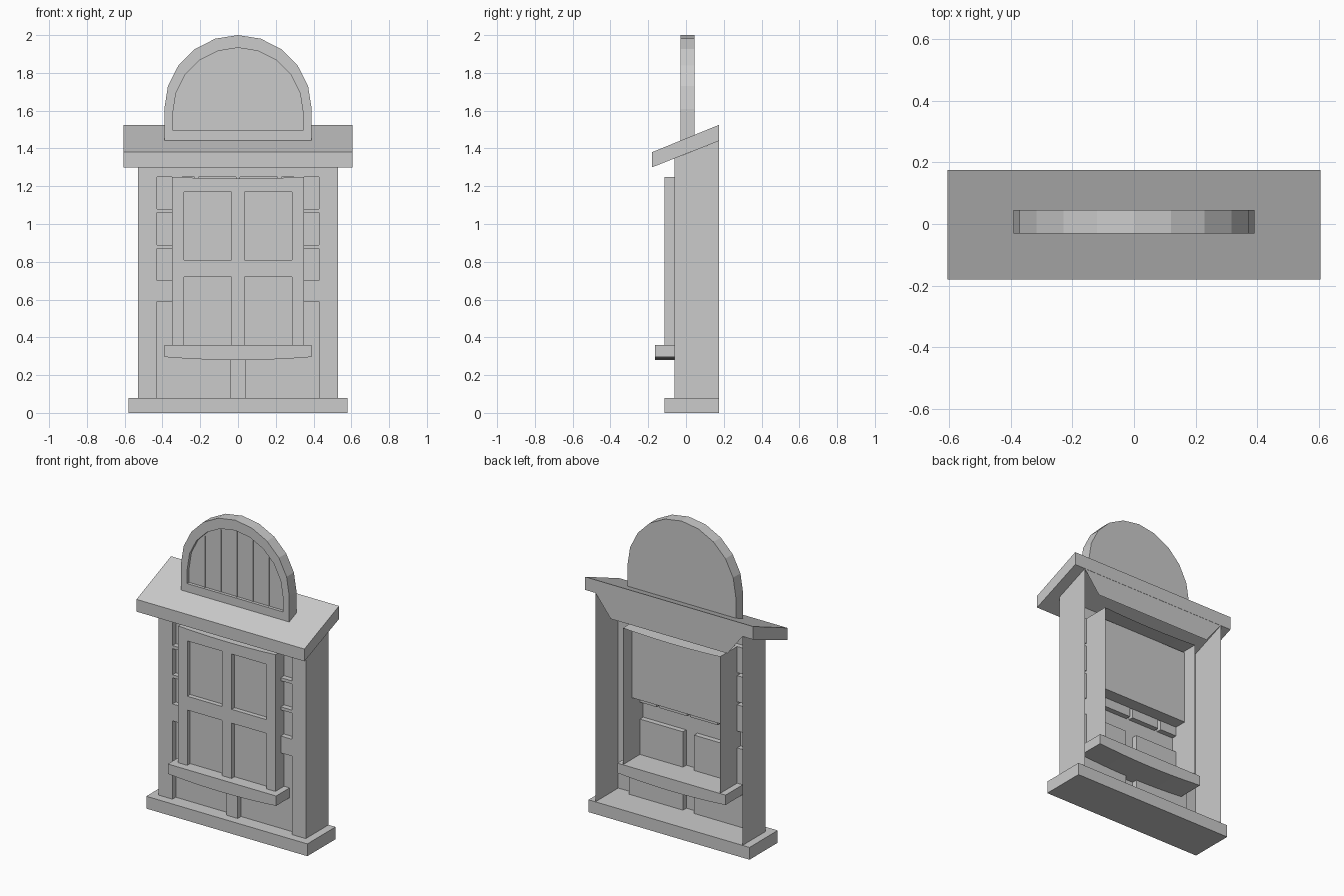
import bpy, bmesh, math

cube = bpy.data.objects.get("Cube")
if cube:
    bpy.data.objects.remove(cube, do_unlink=True)

stone = bpy.data.materials.new("plain_grey")
stone.use_nodes = True
stone.diffuse_color = (0.6, 0.6, 0.6, 1)
stone.node_tree.nodes["Principled BSDF"].inputs["Base Color"].default_value = (0.6, 0.6, 0.6, 1)


def finish(name, bm):
    bmesh.ops.remove_doubles(bm, verts=bm.verts, dist=0.0001)
    mesh = bpy.data.meshes.new(name)
    bm.to_mesh(mesh)
    bm.free()
    mesh.materials.append(stone)
    obj = bpy.data.objects.new(name, mesh)
    bpy.context.collection.objects.link(obj)
    return obj


def face(bm, points):
    return bm.faces.new([bm.verts.new(p) for p in points])


def box(name, x0, x1, y0, y1, z0, z1):
    return prism(name, [(x0, z0), (x1, z0), (x1, z1), (x0, z1)], y0, y1)


def prism(name, outline, y0, y1):
    """Extrude an (x, z) outline from y0 to y1."""
    bm = bmesh.new()
    f = face(bm, [(x, y0, z) for x, z in outline])
    ext = bmesh.ops.extrude_face_region(bm, geom=[f])["geom"]
    moved = [v for v in ext if isinstance(v, bmesh.types.BMVert)]
    bmesh.ops.translate(bm, verts=moved, vec=(0, y1 - y0, 0))
    if f.is_valid is False or len(bm.faces) < len(outline) + 2:
        face(bm, [(x, y0, z) for x, z in outline])
    bmesh.ops.remove_doubles(bm, verts=bm.verts, dist=0.0001)
    bmesh.ops.recalc_face_normals(bm, faces=bm.faces)
    return finish(name, bm)


def recessed_sheet(bm, x0, x1, z0, z1, y, depth, holes):
    """Front sheet with rectangular panels sunk into it."""
    xs = sorted({x0, x1, *[v for h in holes for v in h[:2]]})
    zs = sorted({z0, z1, *[v for h in holes for v in h[2:]]})
    for a, b in zip(xs, xs[1:]):
        for c, d in zip(zs, zs[1:]):
            mx, mz = (a + b) / 2, (c + d) / 2
            if not any(h[0] < mx < h[1] and h[2] < mz < h[3] for h in holes):
                face(bm, [(a, y, c), (b, y, c), (b, y, d), (a, y, d)])
    for a, b, c, d in holes:
        rim = [(a, c), (b, c), (b, d), (a, d)]
        face(bm, [(x, y + depth, z) for x, z in rim])
        for (xa, za), (xb, zb) in zip(rim, rim[1:] + rim[:1]):
            face(bm, [(xa, y, za), (xb, y, zb), (xb, y + depth, zb), (xa, y + depth, za)])


# Base slab
box("base", -0.58, 0.58, -0.115, 0.175, 0, 0.08)

# Sloping roof slab
bm = bmesh.new()
profile = [(-0.18, 1.30), (0.175, 1.44), (0.175, 1.525), (-0.18, 1.38)]
for x in (-0.605, 0.605):
    face(bm, [(x, y, z) for y, z in profile])
for (ya, za), (yb, zb) in zip(profile, profile[1:] + profile[:1]):
    face(bm, [(-0.605, ya, za), (0.605, ya, za), (0.605, yb, zb), (-0.605, yb, zb)])
bmesh.ops.remove_doubles(bm, verts=bm.verts, dist=0.0001)
bmesh.ops.recalc_face_normals(bm, faces=bm.faces)
finish("roof", bm)

# Front wall: two tall lower panels, twelve small upper ones
panels = [(-0.43, -0.04, 0.08, 0.59), (0.04, 0.43, 0.08, 0.59)]
for x0 in (-0.43, -0.21, 0.01, 0.23):
    for z0 in (0.70, 0.89, 1.08):
        panels.append((round(x0, 2), round(x0 + 0.2, 2), z0, round(z0 + 0.17, 2)))
bm = bmesh.new()
recessed_sheet(bm, -0.53, 0.53, 0.08, 1.347, -0.06, 0.034, panels)
finish("front_wall", bm)

# Side walls, open to the back
bm = bmesh.new()
side = [(-0.06, 0.04), (0.175, 0.04), (0.175, 1.44), (-0.06, 1.347)]
face(bm, [(0.53, y, z) for y, z in side])
face(bm, [(-0.53, y, z) for y, z in reversed(side)])
finish("side_walls", bm)

# Tapered plate under the roof at the back
bm = bmesh.new()
face(bm, [(x, 0.174, z) for x, z in ((0.53, 1.44), (0.42, 1.30), (-0.42, 1.30), (-0.53, 1.44))])
finish("back_plate", bm)

# Window bay: four sunk panes, thin sides, slightly sagging top, open back
bm = bmesh.new()
panes = [(a, b, c, d) for a, b in ((-0.285, -0.035), (0.035, 0.285))
         for c, d in ((0.36, 0.72), (0.81, 1.17))]
recessed_sheet(bm, -0.35, 0.35, 0.34, 1.24, -0.115, 0.03, panes)
for s in (-1, 1):
    pts = [(s * 0.35, y, z) for y, z in ((-0.115, 0.34), (0.15, 0.34), (0.15, 1.25), (-0.115, 1.25))]
    face(bm, pts if s > 0 else pts[::-1])
steps = [-0.35 + 0.7 * i / 6 for i in range(7)]
sag = lambda x: 1.24 + 0.01 * (x / 0.35) ** 2
for a, b in zip(steps, steps[1:]):
    face(bm, [(a, -0.115, sag(a)), (b, -0.115, sag(b)), (b, 0.15, sag(b)), (a, 0.15, sag(a))])
    face(bm, [(a, -0.115, 1.24), (b, -0.115, 1.24), (b, -0.115, sag(b)), (a, -0.115, sag(a))])
finish("window_bay", bm)

# Solid block behind the upper panes
box("inner_block", -0.349, 0.349, -0.03, 0.055, 0.76, 1.238)

# Sill shelf with a sagging underside
under = [(0.39 * i / 4, 0.28 + 0.016 * (i / 4) ** 2) for i in range(-4, 5)]
prism("window_sill", under + [(0.39, 0.36), (-0.39, 0.36)], -0.165, 0.15)


def arch(radius, centre, bottom):
    curve = [(radius * math.cos(math.pi * i / 10), centre + radius * math.sin(math.pi * i / 10))
             for i in range(11)]
    return [(-radius, bottom), (radius, bottom)] + curve


# Arched gable with a sunk panel
outer, inner = arch(0.39, 1.61, 1.44), arch(0.345, 1.588, 1.495)
front, sunk, back = -0.03, -0.01, 0.045
bm = bmesh.new()
face(bm, [(x, back, z) for x, z in reversed(outer)])
face(bm, [(x, sunk, z) for x, z in inner])
for i in range(len(outer)):
    j = (i + 1) % len(outer)
    (ax, az), (bx, bz) = outer[i], outer[j]
    (cx, cz), (dx, dz) = inner[i], inner[j]
    face(bm, [(ax, front, az), (bx, front, bz), (dx, front, dz), (cx, front, cz)])
    face(bm, [(ax, back, az), (bx, back, bz), (bx, front, bz), (ax, front, az)])
    face(bm, [(cx, front, cz), (dx, front, dz), (dx, sunk, dz), (cx, sunk, cz)])
finish("arched_gable", bm)

# Plank seams on the sunk panel
for i in range(-2, 3):
    x = 0.115 * i
    top = 1.585 + math.sqrt(0.335 ** 2 - x ** 2)
    box("plank_seam", x - 0.003, x + 0.003, sunk - 0.005, sunk, 1.495, top)
